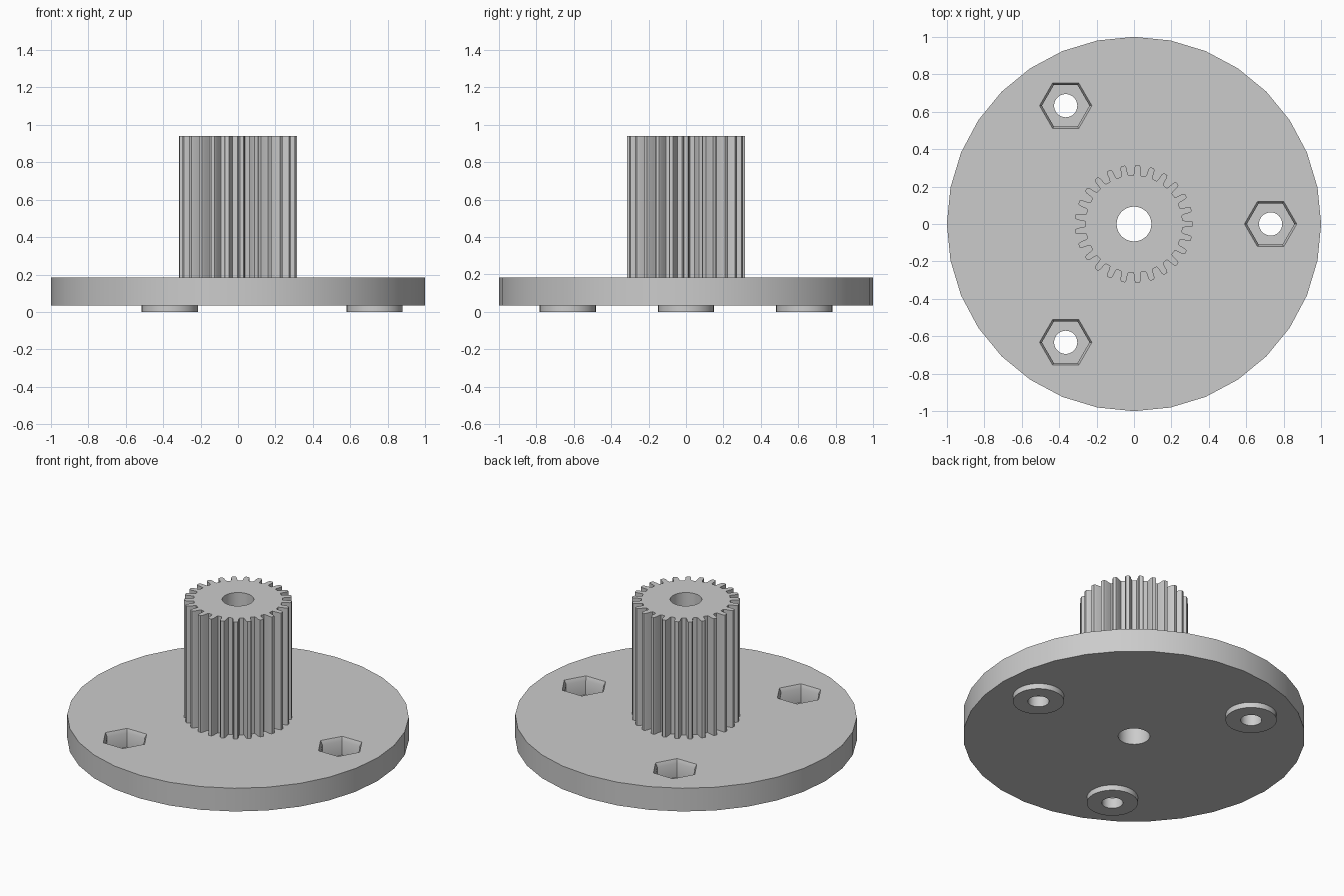
import bpy, bmesh, math

old = bpy.data.objects.get("Cube")
if old:
    bpy.data.objects.remove(old)

grey = bpy.data.materials.new("light grey")
grey.use_nodes = True
colour = (0.6, 0.6, 0.6, 1)
grey.diffuse_color = colour
grey.node_tree.nodes["Principled BSDF"].inputs["Base Color"].default_value = colour


def ring(radius, sides):
    """Regular polygon with a corner on +x."""
    return [(radius * math.cos(math.tau * i / sides), radius * math.sin(math.tau * i / sides))
            for i in range(sides)]


def loft(name, sections, centre=(0, 0)):
    """Closed solid through (outline, z) sections."""
    bm = bmesh.new()
    rows = [[bm.verts.new((x + centre[0], y + centre[1], z)) for x, y in outline]
            for outline, z in sections]
    for low, high in zip(rows, rows[1:]):
        for i in range(len(low)):
            bm.faces.new((low[i - 1], low[i], high[i], high[i - 1]))
    bm.faces.new(rows[0][::-1])
    bm.faces.new(rows[-1])
    bmesh.ops.recalc_face_normals(bm, faces=bm.faces)
    mesh = bpy.data.meshes.new(name)
    bm.to_mesh(mesh)
    bm.free()
    mesh.materials.append(grey)
    obj = bpy.data.objects.new(name, mesh)
    bpy.context.collection.objects.link(obj)
    return obj


def combine(target, other, operation):
    """Boolean the other solid into the target, then discard it."""
    bpy.context.view_layer.objects.active = target
    mod = target.modifiers.new("cut", 'BOOLEAN')
    mod.operation, mod.object, mod.solver = operation, other, 'EXACT'
    bpy.ops.object.modifier_apply(modifier=mod.name)
    bpy.data.objects.remove(other)


def gear_outline(teeth, root, tip):
    """Tapered teeth with softened tips; one tooth centred on +x."""
    pitch = math.tau / teeth
    flank = [(-0.31, root), (-0.25, root + 0.012), (-0.21, tip - 0.012), (-0.13, tip)]
    profile = flank + [(-a, r) for a, r in reversed(flank)]
    return [(r * math.cos((t + a) * pitch), r * math.sin((t + a) * pitch))
            for t in range(teeth) for a, r in profile]


BASE, TOP, GEAR_TOP = 0.035, 0.185, 0.94

# Round plate and toothed hub
plate = loft("base_plate", [(ring(1, 32), BASE), (ring(1, 32), TOP)])
teeth = gear_outline(25, 0.26, 0.316)
hub = loft("gear_hub", [(teeth, TOP), (teeth, GEAR_TOP)])

# Three raised feet, each with a bolt hole and a flared nut pocket
for k in range(3):
    angle = math.tau * k / 3
    spot = (0.73 * math.cos(angle), 0.73 * math.sin(angle))
    foot = loft("foot", [(ring(0.15, 32), 0), (ring(0.15, 32), BASE + 0.01)], spot)
    combine(plate, foot, 'UNION')
    hole = loft("bolt_hole", [(ring(0.062, 32), -0.1), (ring(0.062, 32), 0.3)], spot)
    combine(plate, hole, 'DIFFERENCE')
    pocket = loft("nut_pocket", [(ring(0.127, 6), 0.07), (ring(0.127, 6), TOP - 0.025),
                                 (ring(0.14, 6), TOP), (ring(0.14, 6), TOP + 0.05)], spot)
    combine(plate, pocket, 'DIFFERENCE')

# Centre bore through both parts
for part in (plate, hub):
    bore = loft("bore", [(ring(0.093, 32), -0.1), (ring(0.093, 32), 1.1)])
    combine(part, bore, 'DIFFERENCE')

# Smooth round walls, crisp edges
bpy.ops.object.select_all(action='DESELECT')
for part in (plate, hub):
    part.select_set(True)
bpy.context.view_layer.objects.active = plate
bpy.ops.object.shade_smooth_by_angle(angle=math.radians(30))
